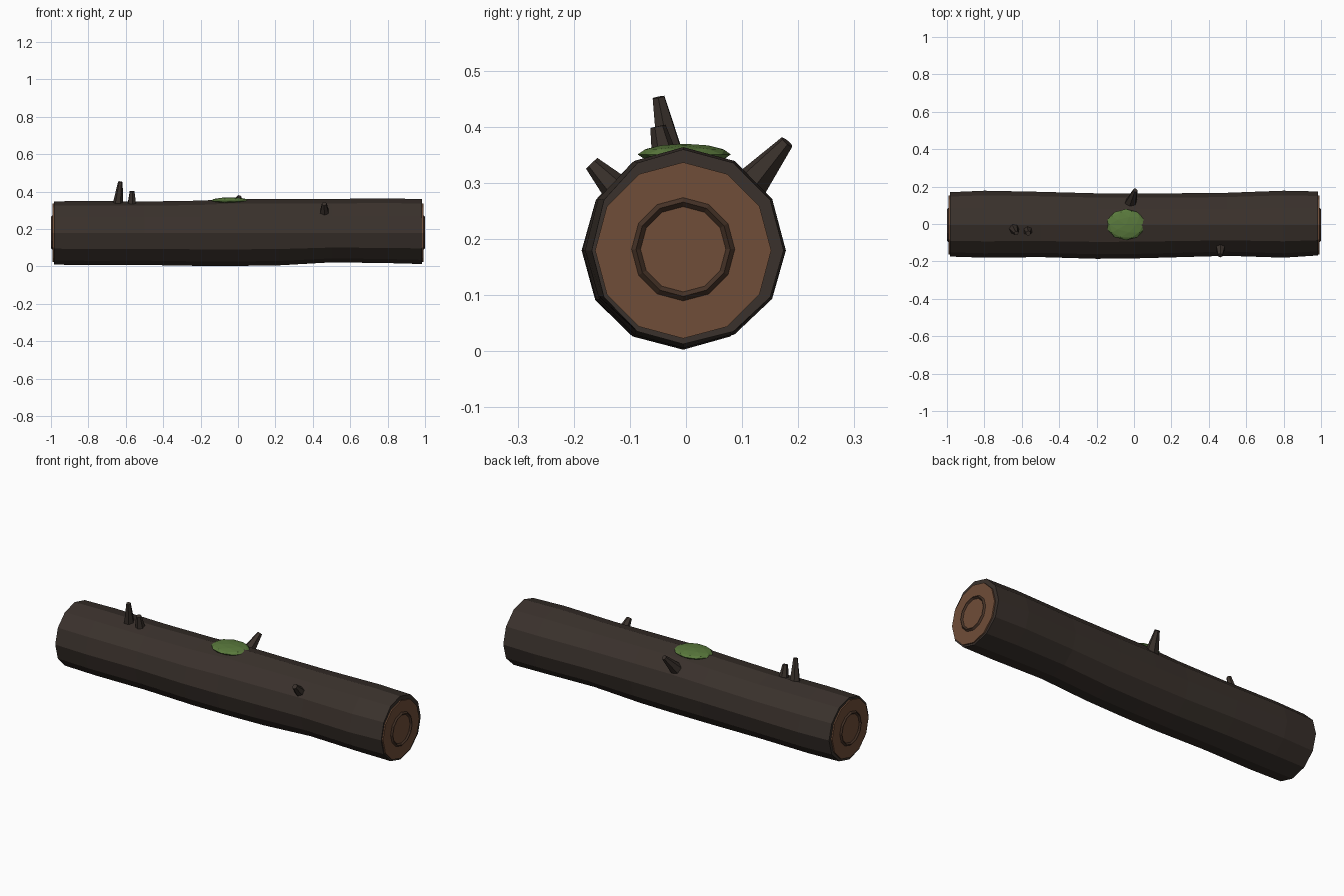
import bpy, bmesh
from math import sin, cos, tau, pi
from mathutils import Vector

if "Cube" in bpy.data.objects:
    bpy.data.objects.remove(bpy.data.objects["Cube"])

YC, ZC, N = -0.005, 0.18, 12


def material(name, rgb):
    m = bpy.data.materials.new(name)
    m.diffuse_color = (*rgb, 1)
    m.use_nodes = True
    m.node_tree.nodes["Principled BSDF"].inputs["Base Color"].default_value = m.diffuse_color
    return m


BARK = material("bark", (0.042, 0.031, 0.025))
WOOD = material("cut_wood", (0.16, 0.075, 0.04))
RING = material("growth_ring", (0.06, 0.032, 0.02))
MOSS = material("moss", (0.1, 0.19, 0.045))


def finish(obj, name, mat):
    obj.name = name
    obj.data.materials.append(mat)
    return obj


# Trunk: twelve-sided loops with slightly wavering extents
# x, top z, bottom z, back y, front y
stations = [
    (-0.985, 0.348, 0.010, 0.170, -0.174),
    (-0.80, 0.350, 0.007, 0.178, -0.180),
    (-0.50, 0.347, 0.008, 0.172, -0.177),
    (-0.20, 0.352, 0.003, 0.164, -0.186),
    (0.00, 0.362, 0.003, 0.164, -0.184),
    (0.22, 0.361, 0.006, 0.164, -0.178),
    (0.50, 0.361, 0.022, 0.167, -0.170),
    (0.80, 0.364, 0.018, 0.178, -0.180),
    (0.985, 0.360, 0.013, 0.174, -0.168),
]
bm = bmesh.new()
loops = []
for x, top, bottom, back, front in stations:
    loop = []
    for i in range(N):
        c, s = cos(tau * i / N), sin(tau * i / N)
        y = YC + c * ((back - YC) if c > 0 else (YC - front))
        z = ZC + s * ((top - ZC) if s > 0 else (ZC - bottom))
        loop.append(bm.verts.new((x, y, z)))
    loops.append(loop)
for a, b in zip(loops, loops[1:]):
    for i in range(N):
        j = (i + 1) % N
        bm.faces.new((a[i], a[j], b[j], b[i]))
bm.faces.new(loops[0])
bm.faces.new(loops[-1])
bmesh.ops.recalc_face_normals(bm, faces=bm.faces)
mesh = bpy.data.meshes.new("trunk")
bm.to_mesh(mesh)
bm.free()
trunk = bpy.data.objects.new("trunk", mesh)
bpy.context.collection.objects.link(trunk)
finish(trunk, "trunk", BARK)

# Cut ends with a raised growth ring
for side, label in ((-1, "left"), (1, "right")):
    bpy.ops.mesh.primitive_cylinder_add(vertices=N, radius=0.157, depth=0.02,
                                        location=(side * 0.982, YC, ZC), rotation=(0, pi / 2, 0))
    finish(bpy.context.object, label + "_cut_end", WOOD)
    bpy.ops.mesh.primitive_torus_add(major_segments=N, minor_segments=4, major_radius=0.084,
                                     minor_radius=0.008,
                                     location=(side * 0.992, YC, ZC + 0.002), rotation=(0, pi / 2, 0))
    finish(bpy.context.object, label + "_growth_ring", RING)


# Broken branch stubs: tapered six-sided cones
def stub(name, base, tip, r1, r2):
    base, tip = Vector(base), Vector(tip)
    axis = tip - base
    bpy.ops.mesh.primitive_cone_add(vertices=6, radius1=r1, radius2=r2, depth=axis.length,
                                    location=(base + tip) / 2)
    obj = bpy.context.object
    obj.rotation_euler = axis.to_track_quat('Z', 'Y').to_euler()
    finish(obj, name, BARK)


stub("tall_stub", (-0.643, -0.022, 0.32), (-0.629, -0.049, 0.453), 0.030, 0.012)
stub("short_stub", (-0.568, -0.030, 0.31), (-0.566, -0.050, 0.401), 0.029, 0.014)
stub("front_stub", (0.463, -0.110, 0.275), (0.461, -0.168, 0.335), 0.031, 0.014)
stub("back_stub", (-0.020, 0.105, 0.285), (0.007, 0.180, 0.373), 0.035, 0.013)

# Moss patch on top
bpy.ops.mesh.primitive_ico_sphere_add(subdivisions=2, radius=1, location=(-0.043, -0.003, 0.351))
moss = bpy.context.object
moss.scale = (0.104, 0.083, 0.019)
finish(moss, "moss_patch", MOSS)
